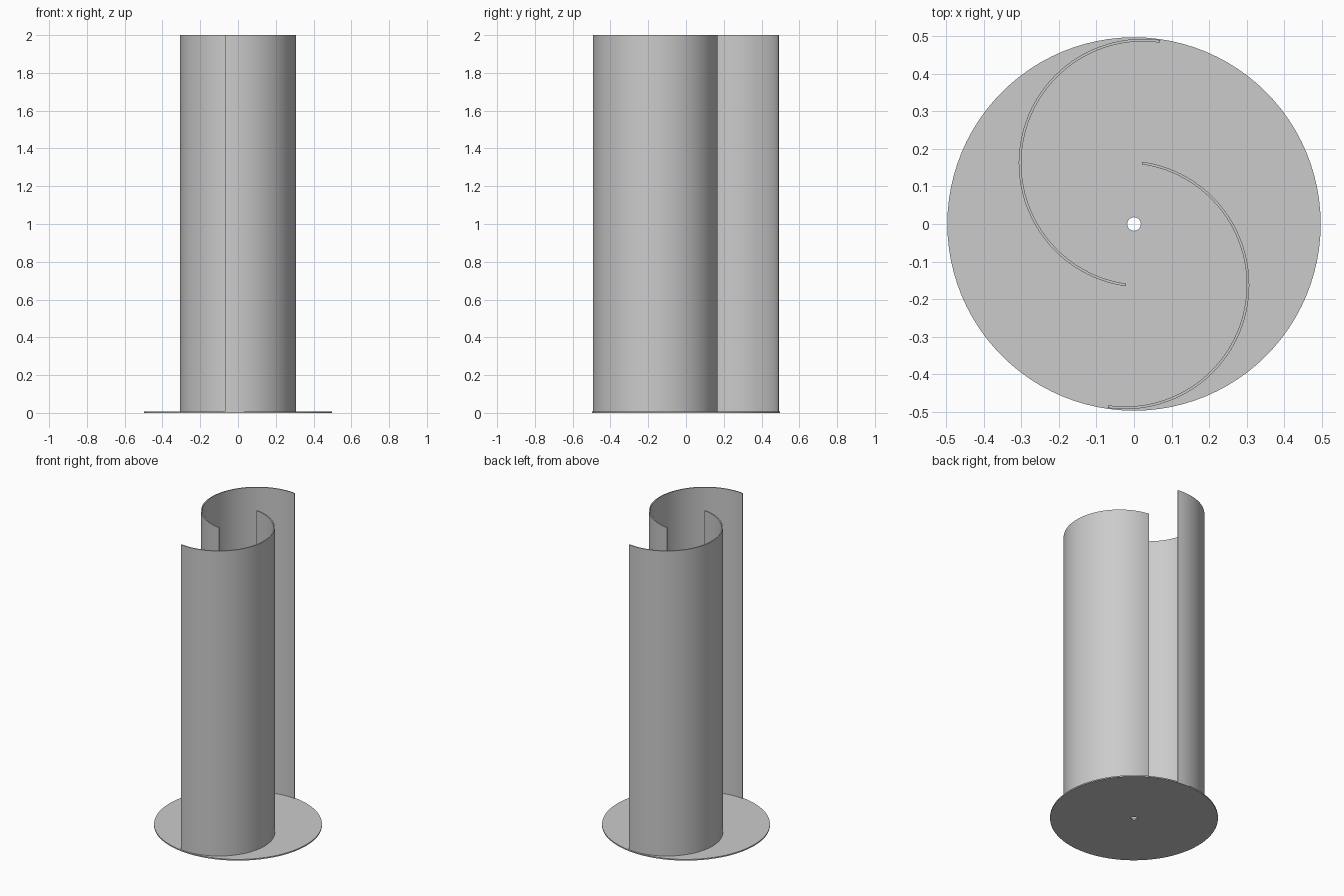
import bpy, bmesh
from math import cos, sin, pi, radians

cube = bpy.data.objects.get("Cube")
if cube:
    bpy.data.objects.remove(cube, do_unlink=True)

HEIGHT, PLATE = 2.0, 0.008

metal = bpy.data.materials.new("grey_metal")
metal.use_nodes = True
metal.diffuse_color = (0.6, 0.6, 0.6, 1)
metal.node_tree.nodes["Principled BSDF"].inputs["Base Color"].default_value = (0.6, 0.6, 0.6, 1)


def arc(cx, cy, r, start, sweep, steps):
    return [(cx + r * cos(start + sweep * i / steps),
             cy + r * sin(start + sweep * i / steps)) for i in range(steps + 1)]


def ribbon(name, outer, inner, z0, z1):
    """Solid strip between two matching outlines, from z0 up to z1."""
    bm = bmesh.new()
    rows = [[bm.verts.new((x, y, z)) for x, y in line]
            for line, z in ((outer, z0), (inner, z0), (inner, z1), (outer, z1))]
    for i in range(len(outer) - 1):
        for a, b in zip(rows, rows[1:] + rows[:1]):
            bm.faces.new((a[i], a[i + 1], b[i + 1], b[i]))
    for end in (0, -1):
        bm.faces.new([row[end] for row in rows])
    # A full ring closes on itself, so its two end caps are dropped
    if abs(outer[0][0] - outer[-1][0]) + abs(outer[0][1] - outer[-1][1]) < 1e-5:
        bm.faces.ensure_lookup_table()
        bmesh.ops.delete(bm, geom=bm.faces[-2:], context='FACES_ONLY')
        bmesh.ops.remove_doubles(bm, verts=bm.verts[:], dist=1e-5)
    bmesh.ops.recalc_face_normals(bm, faces=bm.faces[:])
    mesh = bpy.data.meshes.new(name)
    bm.to_mesh(mesh)
    bm.free()
    mesh.materials.append(metal)
    obj = bpy.data.objects.new(name, mesh)
    bpy.context.collection.objects.link(obj)
    bpy.ops.object.select_all(action='DESELECT')
    obj.select_set(True)
    bpy.context.view_layer.objects.active = obj
    bpy.ops.object.shade_smooth_by_angle(angle=radians(30))
    return obj


# Round base plate with a small shaft hole
ribbon("base_plate", arc(0, 0, 0.497, 0, 2 * pi, 96),
       arc(0, 0, 0.018, 0, 2 * pi, 96), 0, PLATE)

# Two half-cylinder blades, each the other turned half way round
for name, side in (("left_blade", 1), ("right_blade", -1)):
    start = radians(82) + (0 if side == 1 else pi)
    cx, cy = -0.024 * side, -0.162 * side
    ribbon(name, arc(cx, cy, 0.331, start, -pi, 48),
           arc(cx, cy, 0.324, start, -pi, 48), PLATE, HEIGHT)
